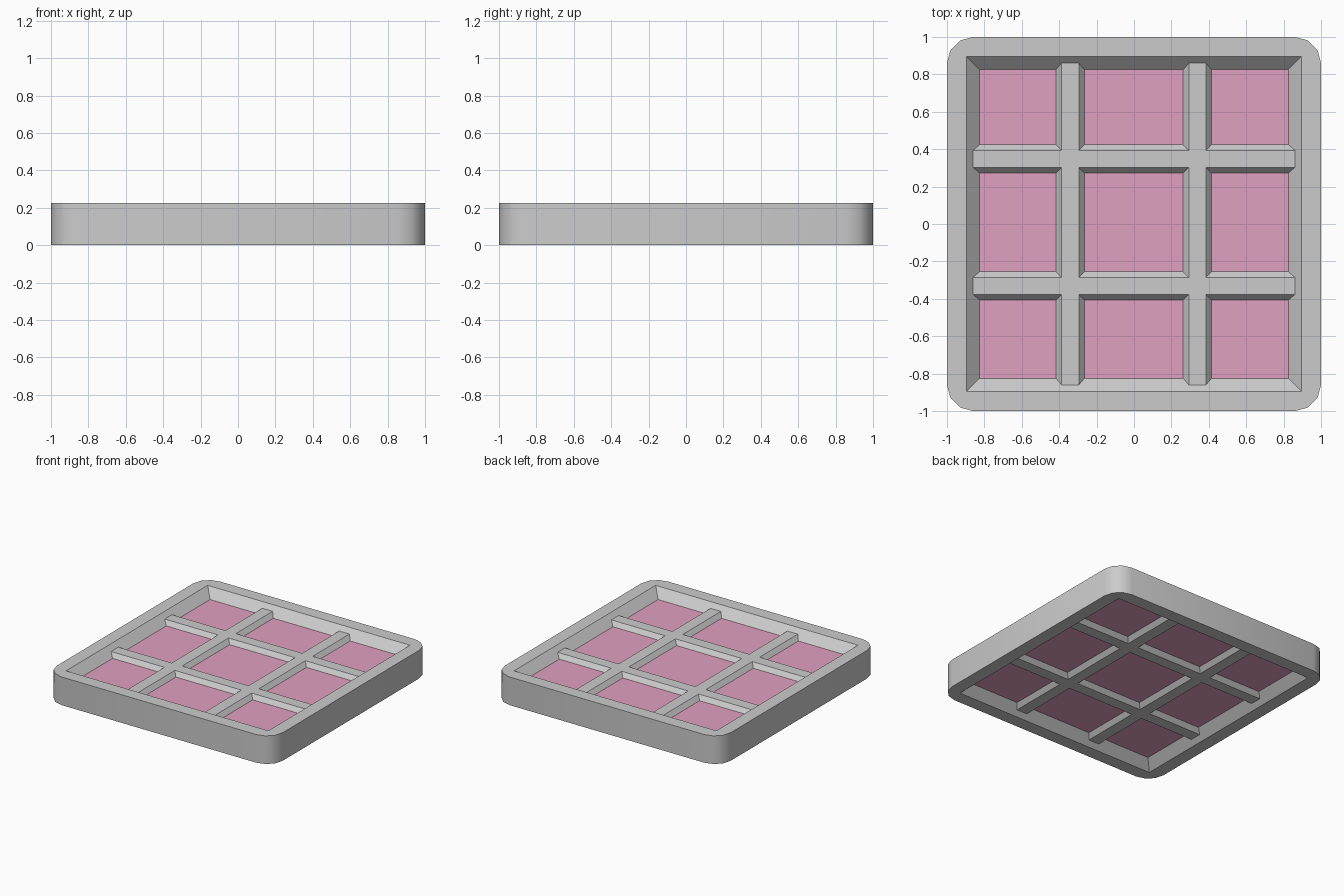
import bpy, bmesh, math

if "Cube" in bpy.data.objects:
    bpy.data.objects.remove(bpy.data.objects["Cube"])

H = 0.225                # frame height
DEPTH = 0.068            # depth of the glass below each frame face
OPEN, SILL = 0.895, 0.825  # opening half width at the face and at the glass
RISE = 0.034             # bar height above the glass


def finish(name, bm):
    bmesh.ops.recalc_face_normals(bm, faces=bm.faces)
    me = bpy.data.meshes.new(name)
    bm.to_mesh(me)
    bm.free()
    ob = bpy.data.objects.new(name, me)
    bpy.context.collection.objects.link(ob)
    return ob


def box(name, x0, x1, y0, y1, z0, z1):
    bm = bmesh.new()
    bmesh.ops.create_cube(bm, size=1)
    for v in bm.verts:
        v.co = ((x0 + x1) / 2 + v.co.x * (x1 - x0),
                (y0 + y1) / 2 + v.co.y * (y1 - y0),
                (z0 + z1) / 2 + v.co.z * (z1 - z0))
    return finish(name, bm)


def square_ring(bm, s, z):
    return [bm.verts.new((s * a, s * b, z)) for a, b in ((-1, -1), (1, -1), (1, 1), (-1, 1))]


# Frame: rounded block, cut through by a waisted square opening
frame = box("window_frame", -1, 1, -1, 1, 0, H)
bm = bmesh.new()
bm.from_mesh(frame.data)
corners = [e for e in bm.edges if abs(e.verts[0].co.z - e.verts[1].co.z) > 0.1]
bmesh.ops.bevel(bm, geom=corners, offset=0.14, segments=3, profile=0.5, affect='EDGES')
bm.to_mesh(frame.data)
bm.free()

bm = bmesh.new()
slope = (OPEN - SILL) / DEPTH
over = 0.02
rings = [square_ring(bm, s, z) for s, z in (
    (OPEN + over * slope, -over), (SILL, DEPTH),
    (SILL, H - DEPTH), (OPEN + over * slope, H + over))]
for a, b in zip(rings, rings[1:]):
    for i in range(4):
        j = (i + 1) % 4
        bm.faces.new((a[i], a[j], b[j], b[i]))
bm.faces.new(rings[0])
bm.faces.new(rings[-1])
cutter = finish("opening_cutter", bm)

cut = frame.modifiers.new("opening", 'BOOLEAN')
cut.object = cutter
cut.solver = 'EXACT'
bpy.context.view_layer.objects.active = frame
frame.select_set(True)
bpy.ops.object.modifier_apply(modifier=cut.name)
bpy.data.objects.remove(cutter)
bpy.ops.object.shade_smooth_by_angle(angle=math.radians(35))

# Glazing bars: bevelled hexagon-like profile swept across the opening
TOP, BASE = 0.046, 0.076


def bar(name, centre, along_x):
    z0, z1 = DEPTH, H - DEPTH
    profile = [(-TOP, z0 - RISE), (TOP, z0 - RISE), (BASE, z0), (BASE, z1),
               (TOP, z1 + RISE), (-TOP, z1 + RISE), (-BASE, z1), (-BASE, z0)]
    bm = bmesh.new()
    ends = []
    for side in (-1, 1):
        ring = []
        for p, z in profile:
            # ends follow the slope of the frame
            proud = max(z0 - z, z - z1, 0)
            t = side * (SILL + proud * slope)
            ring.append(bm.verts.new((t, centre + p, z) if along_x else (centre + p, t, z)))
        bm.faces.new(ring)
        ends.append(ring)
    for i in range(8):
        j = (i + 1) % 8
        bm.faces.new((ends[0][i], ends[0][j], ends[1][j], ends[1][i]))
    return finish(name, bm)


for n, c in enumerate((-0.341, 0.339)):
    bar(f"upright_bar_{n + 1}", c, False)
for n, c in enumerate((-0.331, 0.348)):
    bar(f"cross_bar_{n + 1}", c, True)

# Glass pane
pink = bpy.data.materials.new("pink_glass")
pink.diffuse_color = (0.75, 0.35, 0.53, 1)
pink.use_nodes = True
pink.node_tree.nodes["Principled BSDF"].inputs["Base Color"].default_value = pink.diffuse_color
glass = box("glass_pane", -SILL, SILL, -SILL, SILL, DEPTH, H - DEPTH)
glass.data.materials.append(pink)
